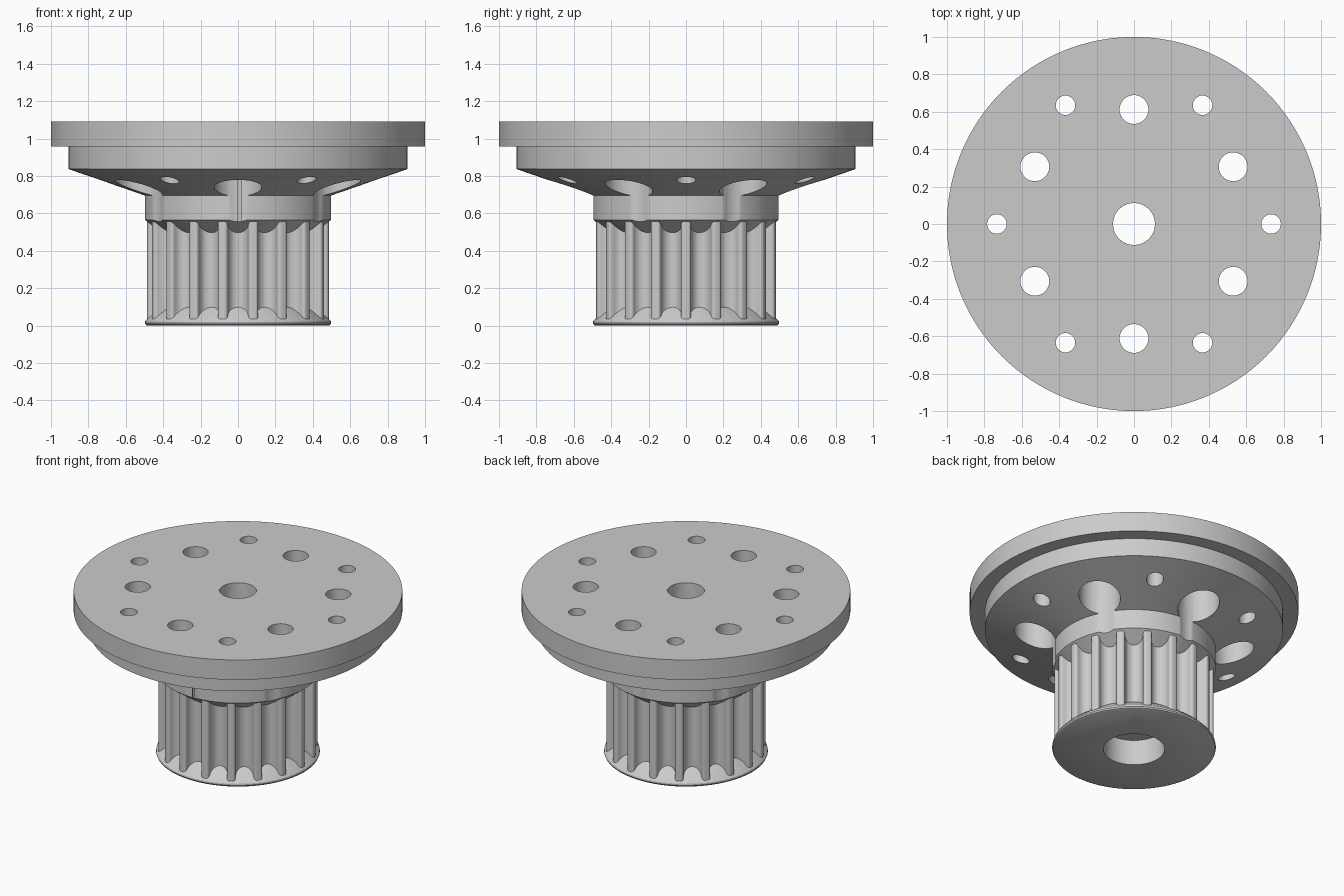
import bpy, bmesh
from math import sin, cos, pi, radians

cube = bpy.data.objects.get("Cube")
if cube:
    bpy.data.objects.remove(cube, do_unlink=True)

grey = bpy.data.materials.new("plain grey")
grey.use_nodes = True
colour = (0.6, 0.6, 0.6, 1)
grey.diffuse_color = colour
grey.node_tree.nodes["Principled BSDF"].inputs["Base Color"].default_value = colour


def make_object(name, bm):
    bmesh.ops.recalc_face_normals(bm, faces=bm.faces)
    mesh = bpy.data.meshes.new(name)
    bm.to_mesh(mesh)
    bm.free()
    mesh.materials.append(grey)
    obj = bpy.data.objects.new(name, mesh)
    bpy.context.collection.objects.link(obj)
    return obj


def lathe(name, profile, steps=128, centre=(0, 0)):
    """Closed solid turned from (radius, height) pairs, capped at both ends."""
    bm = bmesh.new()
    rings = [[bm.verts.new((centre[0] + r * cos(2 * pi * i / steps),
                            centre[1] + r * sin(2 * pi * i / steps), z))
              for i in range(steps)] for r, z in profile]
    for low, high in zip(rings, rings[1:]):
        for i in range(steps):
            j = (i + 1) % steps
            bm.faces.new((low[i], low[j], high[j], high[i]))
    bm.faces.new(rings[0])
    bm.faces.new(rings[-1])
    return make_object(name, bm)


def combine(target, tool, operation):
    mod = target.modifiers.new(operation, 'BOOLEAN')
    mod.operation = operation
    mod.solver = 'EXACT'
    mod.object = tool
    bpy.context.view_layer.objects.active = target
    bpy.ops.object.modifier_apply(modifier=mod.name)
    bpy.data.objects.remove(tool, do_unlink=True)


def toothed_drum(name, teeth, bottom, top):
    """Extruded ring of round grooves with small fillets on the tooth tips."""
    middle, groove, fillet = 0.463, 0.055, 0.017
    outline = []
    for a in range(0, 91, 15):      # left tooth tip
        t = radians(a)
        outline.append((-groove - fillet + fillet * sin(t), middle + fillet * cos(t)))
    for a in range(15, 180, 15):    # groove floor
        t = radians(a)
        outline.append((-groove * cos(t), middle - groove * sin(t)))
    for a in range(90, -1, -15):    # right tooth tip
        t = radians(a)
        outline.append((groove + fillet - fillet * sin(t), middle + fillet * cos(t)))
    bm = bmesh.new()
    verts = []
    for k in range(teeth):
        t = -2 * pi * k / teeth
        for u, v in outline:
            x, y = u, v
            verts.append(bm.verts.new((x * cos(t) - y * sin(t),
                                       x * sin(t) + y * cos(t), bottom)))
    face = bm.faces.new(verts)
    made = bmesh.ops.extrude_face_region(bm, geom=[face])["geom"]
    bmesh.ops.translate(bm, vec=(0, 0, top - bottom),
                        verts=[g for g in made if isinstance(g, bmesh.types.BMVert)])
    return make_object(name, bm)


# Turned body: lower rim, core, collar, cone and stepped mounting plate
pulley = lathe("flanged_pulley", [
    (0.485, 0), (0.494, 0.005), (0.498, 0.014), (0.496, 0.024), (0.487, 0.034),
    (0.40, 0.105), (0.40, 0.49), (0.497, 0.565), (0.497, 0.695),
    (0.907, 0.837), (0.907, 0.957), (1.0, 0.957), (1.0, 1.09)])
combine(pulley, toothed_drum("toothed_drum", 18, 0.02, 0.56), 'UNION')

# Stepped centre bore
combine(pulley, lathe("bore_cutter", [
    (0.187, -0.1), (0.187, 0.17), (0.112, 0.17), (0.112, 1.2)], 64), 'DIFFERENCE')

# Rings of counterbored bolt holes and small pin holes
for k in range(6):
    a = radians(30 + 60 * k)
    combine(pulley, lathe("bolt_cutter", [
        (0.127, 0.45), (0.127, 0.95), (0.077, 0.95), (0.077, 1.2)],
        48, (0.612 * cos(a), 0.612 * sin(a))), 'DIFFERENCE')
    a = radians(60 * k)
    combine(pulley, lathe("pin_cutter", [(0.052, 0.6), (0.052, 1.2)],
        32, (0.733 * cos(a), 0.733 * sin(a))), 'DIFFERENCE')

bpy.ops.object.select_all(action='DESELECT')
pulley.select_set(True)
bpy.context.view_layer.objects.active = pulley
bpy.ops.object.shade_smooth_by_angle(angle=radians(30))
